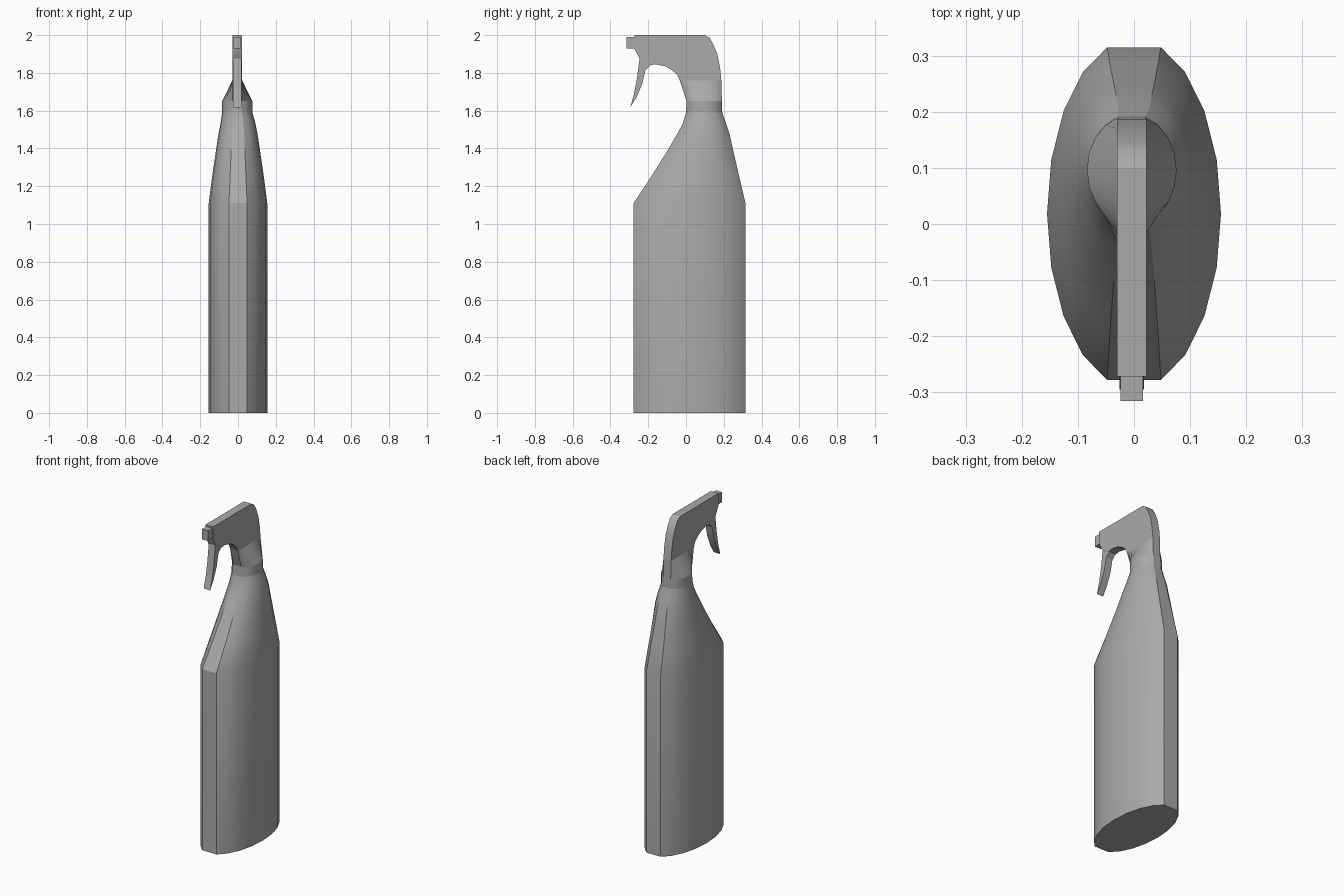
import bpy, bmesh
from math import sin, cos, radians

cube = bpy.data.objects.get("Cube")
if cube:
    bpy.data.objects.remove(cube, do_unlink=True)

grey = bpy.data.materials.new("plain grey")
grey.use_nodes = True
COLOUR = (0.4, 0.4, 0.4, 1)
grey.diffuse_color = COLOUR
grey.node_tree.nodes["Principled BSDF"].inputs["Base Color"].default_value = COLOUR

HEAD_X = -0.004   # the spray head sits a hair off centre
# 20-sided oval without its front and back points, leaving flat ends
ANGLES = [radians(a) for a in range(0, 360, 18) if a not in (90, 270)]


def finish(name, bm):
    bmesh.ops.recalc_face_normals(bm, faces=bm.faces)
    mesh = bpy.data.meshes.new(name)
    bm.to_mesh(mesh)
    bm.free()
    mesh.materials.append(grey)
    obj = bpy.data.objects.new(name, mesh)
    bpy.context.collection.objects.link(obj)
    bpy.ops.object.select_all(action='DESELECT')
    obj.select_set(True)
    bpy.context.view_layer.objects.active = obj
    bpy.ops.object.shade_smooth_by_angle(angle=radians(30))
    return obj


def oval(z, front, back, half, x=0.0):
    mid, reach = (front + back) / 2, (back - front) / 2 / sin(radians(72))
    return [(x + half * cos(a), mid + reach * sin(a), z) for a in ANGLES]


def slot(z, front, back, half, x=0.0):
    """Same point count as the oval, pressed flat to a thin rectangle."""
    return [(x + (half if cos(a) > 0 else -half), p[1], z)
            for a, p in zip(ANGLES, oval(z, front, back, half))]


def loft(name, rings, bottom=False):
    bm = bmesh.new()
    rows = [[bm.verts.new(p) for p in ring] for ring in rings]
    n = len(ANGLES)
    for low, high in zip(rows, rows[1:]):
        for i in range(n):
            j = (i + 1) % n
            bm.faces.new((low[i], low[j], high[j], high[i]))
    if bottom:
        bm.faces.new(rows[0])
    return finish(name, bm)


def plate(name, outline, half):
    """Side outline of (y, z) points extruded across x."""
    bm = bmesh.new()
    face = bm.faces.new([bm.verts.new((HEAD_X - half, y, z)) for y, z in outline])
    out = bmesh.ops.extrude_face_region(bm, geom=[face])["geom"]
    moved = [v for v in out if isinstance(v, bmesh.types.BMVert)]
    bmesh.ops.translate(bm, verts=moved, vec=(2 * half, 0, 0))
    return finish(name, bm)


# Bottle body with sloping front shoulder: height, front, back, half width
collar_low = oval(1.59, 0.0, 0.192, 0.08, HEAD_X)
collar_high = oval(1.65, 0.003, 0.19, 0.08, HEAD_X)
body = [(0, -0.278, 0.315, 0.155), (1.11, -0.278, 0.315, 0.155),
        (1.25, -0.185, 0.282, 0.137), (1.38, -0.103, 0.252, 0.118),
        (1.48, -0.045, 0.23, 0.103), (1.53, -0.018, 0.213, 0.093)]
loft("bottle", [oval(*r) for r in body] + [collar_low], bottom=True)
loft("collar", [collar_low, collar_high])

# Flared base of the spray head
loft("head_skirt", [collar_high, slot(1.76, -0.033, 0.187, 0.026, HEAD_X)])

# Thin spray head
plate("spray_head", [
    (-0.272, 2.0), (0.1, 2.0), (0.125, 1.985), (0.145, 1.95), (0.166, 1.9),
    (0.18, 1.83), (0.187, 1.76), (-0.033, 1.76), (-0.046, 1.79),
    (-0.075, 1.815), (-0.11, 1.835), (-0.165, 1.846), (-0.19, 1.84),
    (-0.243, 1.87), (-0.272, 1.925)], 0.026)

# Trigger and nozzle
plate("trigger", [
    (-0.245, 1.88), (-0.18, 1.86), (-0.19, 1.838), (-0.215, 1.815), (-0.232, 1.74),
    (-0.262, 1.67), (-0.295, 1.618), (-0.275, 1.69), (-0.26, 1.77),
    (-0.248, 1.86)], 0.022)
plate("nozzle", [(-0.315, 1.99), (-0.27, 1.99), (-0.27, 1.928), (-0.315, 1.928)], 0.02)
